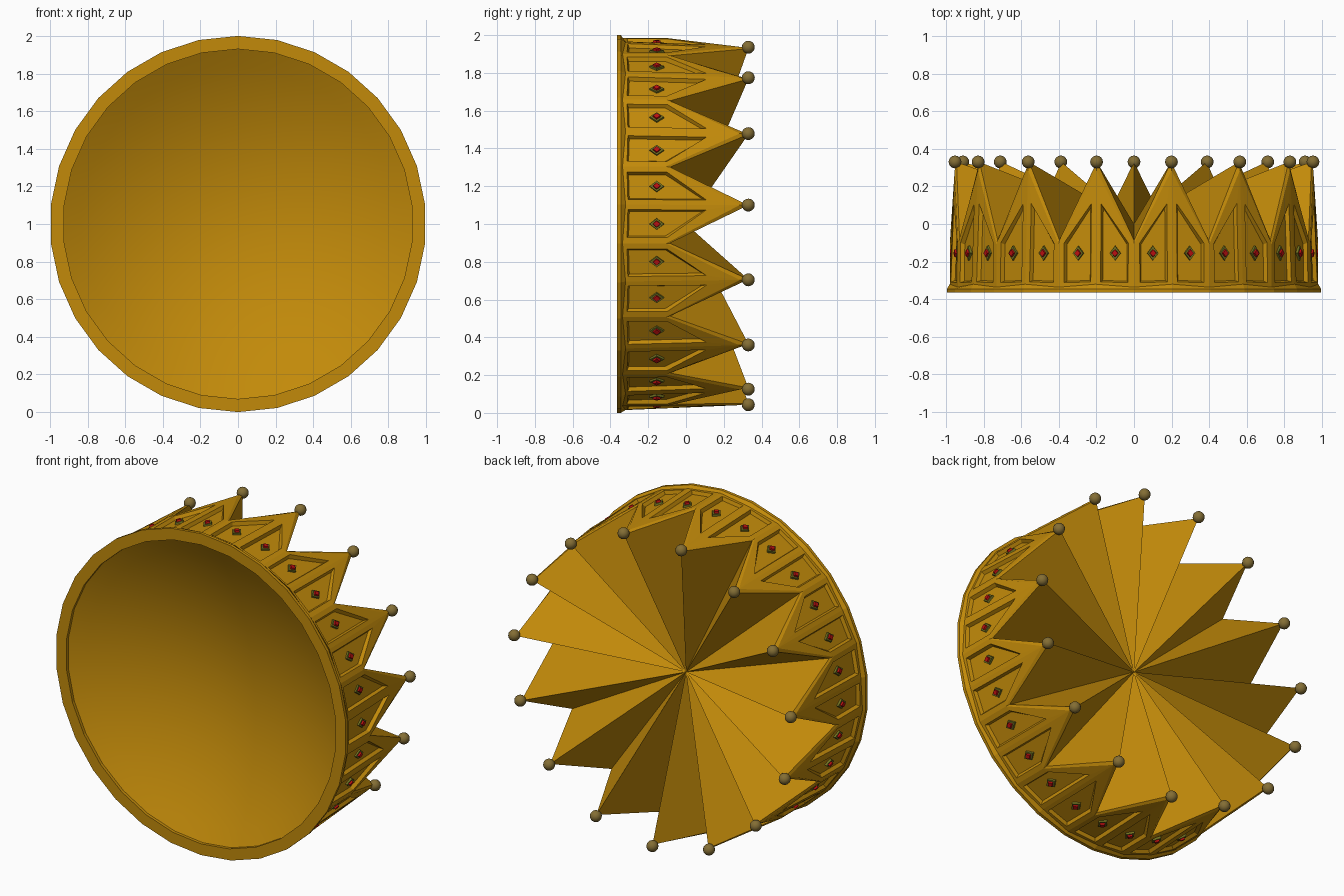
import bpy, bmesh
from math import sin, cos, radians
from mathutils import Vector

if "Cube" in bpy.data.objects:
    bpy.data.objects.remove(bpy.data.objects["Cube"])

N = 30                        # facets around; every second corner is a spike
STEP = radians(360 / N)
Y_BASE, Y_WALL, Y_VALLEY, Y_TIP = -0.364, -0.32, -0.085, 0.33
R_WALL, R_TIP = 0.985, 0.957


def material(name, rgb):
    m = bpy.data.materials.new(name)
    m.diffuse_color = (*rgb, 1)
    m.use_nodes = True
    m.node_tree.nodes["Principled BSDF"].inputs["Base Color"].default_value = m.diffuse_color
    return m


gold = material("gold", (0.54, 0.255, 0.003))
bronze = material("bronze", (0.23, 0.155, 0.035))
green = material("green_setting", (0.17, 0.17, 0.015))
red = material("red_gem", (0.50, 0.005, 0.005))


def polar(a, r, y):
    return Vector((r * sin(a), y, 1 - r * cos(a)))


def facet_point(i, u, y, depth=0.0):
    """Point on facet i: u runs from its spike edge (0) to its valley edge (1)."""
    tip, valley = (i, i + 1) if i % 2 == 0 else (i + 1, i)
    t = (y - Y_WALL) / (Y_TIP - Y_WALL)
    rt = R_WALL + (R_TIP - R_WALL) * t
    return polar(tip * STEP, rt - depth, y).lerp(
        polar(valley * STEP, R_WALL - depth, y), u)


def finish(bm, name, mat):
    bmesh.ops.remove_doubles(bm, verts=bm.verts, dist=1e-5)
    bmesh.ops.recalc_face_normals(bm, faces=bm.faces)
    me = bpy.data.meshes.new(name)
    bm.to_mesh(me)
    bm.free()
    me.materials.append(mat)
    ob = bpy.data.objects.new(name, me)
    bpy.context.collection.objects.link(ob)
    return ob


def face(bm, pts, smooth=False):
    f = bm.faces.new([bm.verts.new(p) for p in pts])
    f.smooth = smooth


# Crown body: rim, panelled wall, folded top and hollow underside
bm = bmesh.new()
outer = [(0, Y_WALL), (1, Y_WALL - 0.016), (1, Y_VALLEY - 0.022), (0, Y_TIP - 0.045)]
inner = [(0.13, -0.308), (0.85, -0.312), (0.85, -0.10), (0.13, 0.108)]
floor = [(0.17, -0.300), (0.81, -0.304), (0.81, -0.108), (0.17, 0.085)]
rim = [(1.0, -0.345), (1.0, Y_BASE), (0.93, Y_BASE), (0.93, -0.345)]
bowl = [(0.93 * (1 - k / 10), -0.08 - 0.265 * (1 - k / 10) ** 2) for k in range(10)]
for i in range(N):
    a, b = i * STEP, (i + 1) * STEP
    o = [facet_point(i, u, y) for u, y in outer]
    p = [facet_point(i, u, y) for u, y in inner]
    q = [facet_point(i, u, y, 0.021) for u, y in floor]
    for k in range(4):
        n = (k + 1) % 4
        face(bm, (o[k], o[n], p[n], p[k]))
        face(bm, (p[k], p[n], q[n], q[k]))
    face(bm, q)
    # chamfered spike edge, then the fold running to the centre
    crest = [facet_point(i, 0, Y_TIP, 0.008), facet_point(i, 1, Y_VALLEY, 0.010)]
    face(bm, (o[3], o[2], crest[1], crest[0]))
    face(bm, (crest[0], crest[1], Vector((0, 0, 1))))
    # flare from the wall out to the rim
    lo, hi = (o[0], o[1]) if i % 2 == 0 else (o[1], o[0])
    face(bm, (lo, hi, polar(b, *rim[0]), polar(a, *rim[0])))
    for prof, smooth in ((rim, False), (bowl, True)):
        for (r0, y0), (r1, y1) in zip(prof, prof[1:]):
            face(bm, (polar(a, r0, y0), polar(b, r0, y0),
                      polar(b, r1, y1), polar(a, r1, y1)), smooth)
    r, y = bowl[-1]
    face(bm, (polar(a, r, y), polar(b, r, y), Vector((0, -0.08, 1))), True)
finish(bm, "crown_body", gold)


# Gems: a diamond setting with a smaller raised stone on every panel
def studs(name, mat, w, h, base, top, taper):
    bm = bmesh.new()
    for i in range(N):
        a = (i + 0.5) * STEP
        side = Vector((cos(a), 0, sin(a)))
        rings = []
        for r, s in ((base, 1), (top, taper)):
            c = polar(a, r, -0.155)
            up = Vector((0, h * s, 0))
            rings.append([c + side * w * s, c + up, c - side * w * s, c - up])
        lo, hi = rings
        for k in range(4):
            n = (k + 1) % 4
            face(bm, (lo[k], lo[n], hi[n], hi[k]))
        face(bm, hi)
        face(bm, lo[::-1])
    finish(bm, name, mat)


R_PANEL = R_WALL * cos(STEP / 2) - 0.024
studs("gem_settings", green, 0.032, 0.042, R_PANEL - 0.01, R_PANEL + 0.011, 0.9)
studs("gems", red, 0.022, 0.025, R_PANEL, R_PANEL + 0.022, 0.75)

# Balls on the spike tips
bm = bmesh.new()
for i in range(0, N, 2):
    res = bmesh.ops.create_uvsphere(bm, u_segments=16, v_segments=10, radius=0.034)
    bmesh.ops.translate(bm, verts=res["verts"], vec=polar(i * STEP, R_TIP, Y_TIP))
for f in bm.faces:
    f.smooth = True
finish(bm, "tip_balls", bronze)
